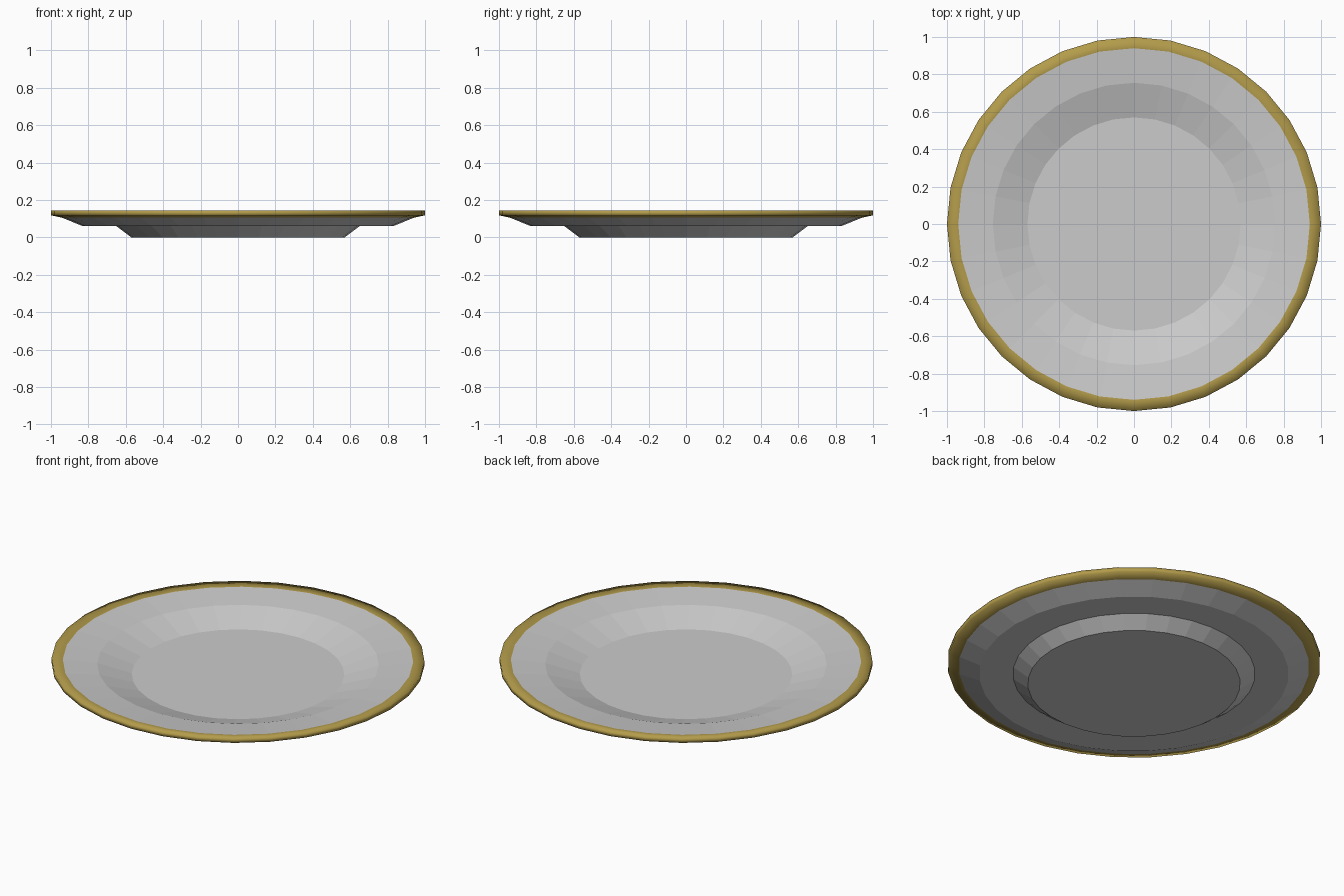
import bpy, bmesh
from math import cos, sin, tau

if "Cube" in bpy.data.objects:
    bpy.data.objects.remove(bpy.data.objects["Cube"])

SIDES = 32


def lathe(name, profile, smooth=False, color=None):
    """Revolve an (r, z) profile around z; a radius of 0 closes with a cap."""
    bm = bmesh.new()
    rings = [[bm.verts.new((r * cos(tau * i / SIDES), r * sin(tau * i / SIDES), z))
              for i in range(SIDES)] for r, z in profile]
    for a, b in zip(rings, rings[1:]):
        for i in range(SIDES):
            j = (i + 1) % SIDES
            bm.faces.new((a[i], a[j], b[j], b[i]))
    if not smooth:  # dish: close the underside and the eating surface
        bm.faces.new(rings[0][::-1])
        bm.faces.new(rings[-1])
    for f in bm.faces:
        f.smooth = smooth
    mesh = bpy.data.meshes.new(name)
    bm.to_mesh(mesh)
    bm.free()
    obj = bpy.data.objects.new(name, mesh)
    bpy.context.collection.objects.link(obj)
    if color:
        mat = bpy.data.materials.new(name + "_color")
        mat.diffuse_color = color
        mat.use_nodes = True
        mat.node_tree.nodes["Principled BSDF"].inputs["Base Color"].default_value = mat.diffuse_color
        mesh.materials.append(mat)
    return obj


# Grey dish: foot, stepped underside, then back in over the sloped top
lathe("dish", [(0.57, 0.0), (0.65, 0.06), (0.83, 0.06), (0.94, 0.105),
               (0.94, 0.138), (0.755, 0.117), (0.57, 0.058)])

# Gold rim: underside, outer wall and top band, softly shaded
lathe("gold_rim", [(0.94, 0.105), (1.0, 0.118), (1.0, 0.145), (0.94, 0.138)],
      smooth=True, color=(0.45, 0.33, 0.07, 1))
